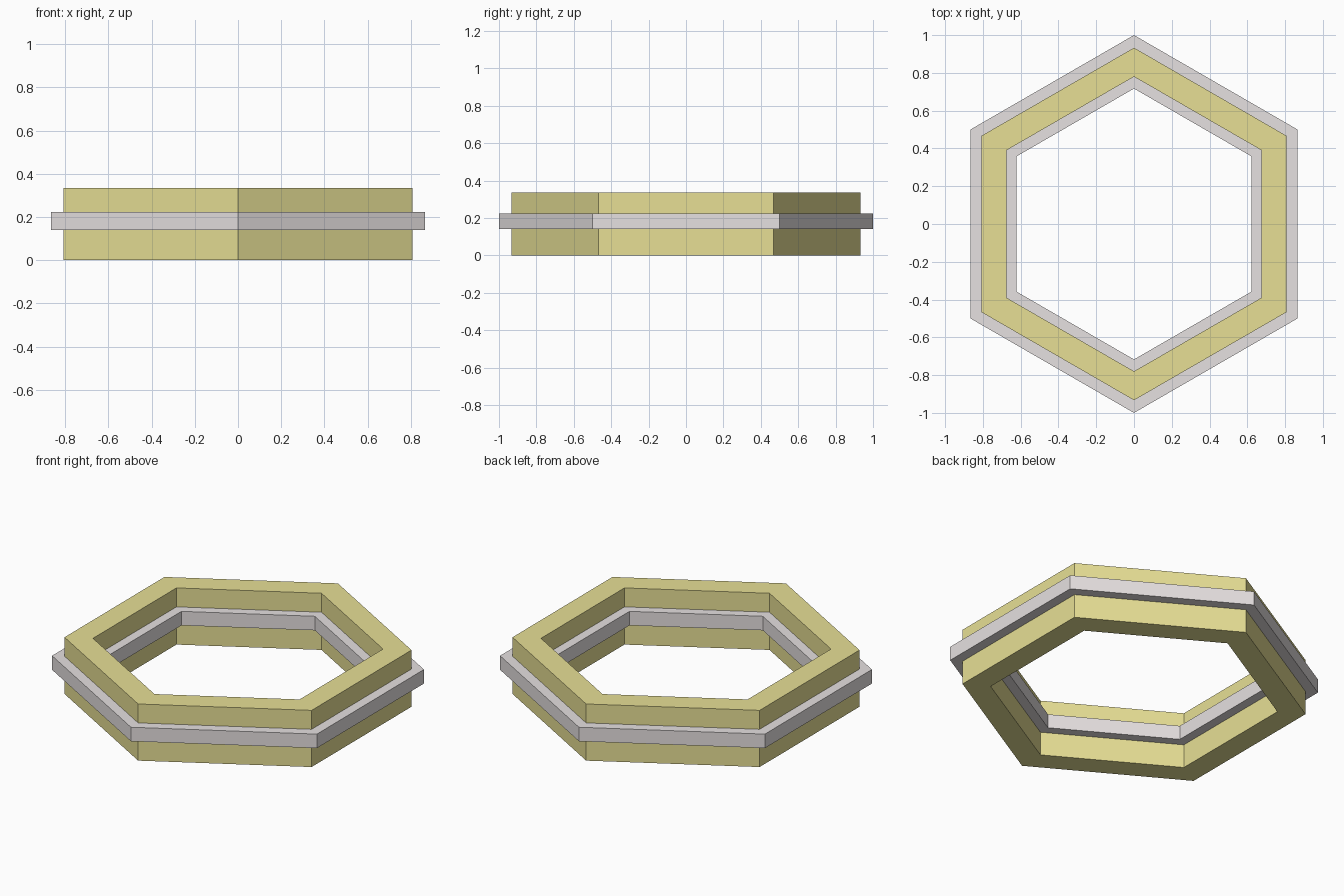
import bpy
import bmesh
from math import sin, cos, pi

if "Cube" in bpy.data.objects:
    bpy.data.objects.remove(bpy.data.objects["Cube"])

SIDES = 6


def hex_ring(name, r_out, r_in, z0, z1, colour):
    """Closed hexagonal ring with corners on the y axis."""
    bm = bmesh.new()
    section = [(r_out, z0), (r_out, z1), (r_in, z1), (r_in, z0)]
    rings = []
    for i in range(SIDES):
        a = pi / 2 + 2 * pi * i / SIDES
        rings.append([bm.verts.new((r * cos(a), r * sin(a), z)) for r, z in section])
    for i in range(SIDES):
        a, b = rings[i], rings[(i + 1) % SIDES]
        for j in range(4):
            k = (j + 1) % 4
            bm.faces.new((a[j], b[j], b[k], a[k]))
    bmesh.ops.recalc_face_normals(bm, faces=bm.faces)
    mesh = bpy.data.meshes.new(name)
    bm.to_mesh(mesh)
    bm.free()
    mat = bpy.data.materials.new(name + "_material")
    mat.diffuse_color = colour
    mat.use_nodes = True
    mat.node_tree.nodes["Principled BSDF"].inputs["Base Color"].default_value = mat.diffuse_color
    mesh.materials.append(mat)
    obj = bpy.data.objects.new(name, mesh)
    bpy.context.collection.objects.link(obj)
    return obj


# Tall yellow ring body
hex_ring("ring_body", 0.933, 0.78, 0.0, 0.335, (0.80, 0.74, 0.30, 1))
# Thin grey band that stands proud inside and outside
hex_ring("middle_band", 1.0, 0.717, 0.14, 0.223, (0.79, 0.75, 0.75, 1))
